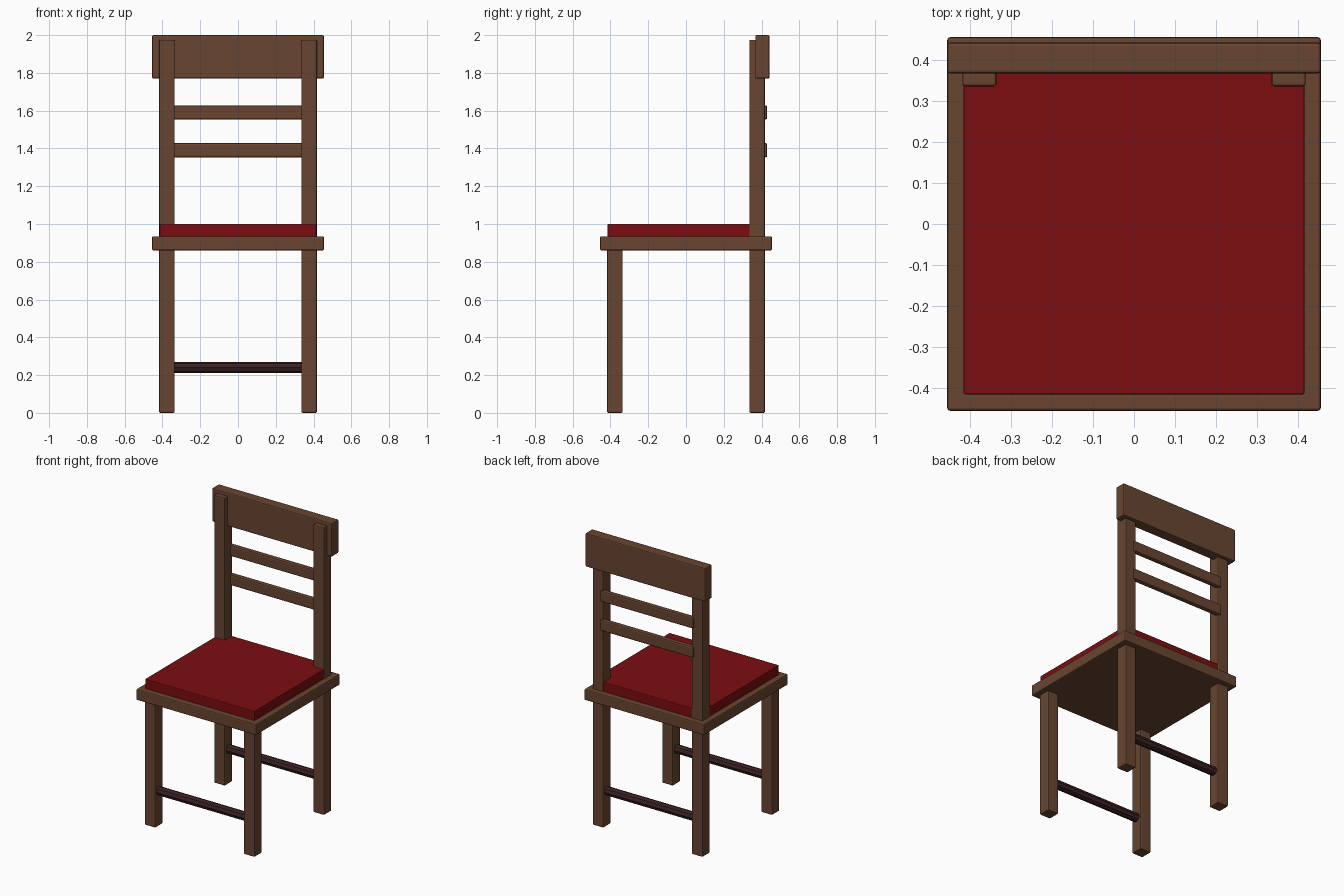
import bpy
import math

cube = bpy.data.objects.get("Cube")
if cube:
    bpy.data.objects.remove(cube, do_unlink=True)


def material(name, rgb):
    mat = bpy.data.materials.new(name)
    mat.use_nodes = True
    color = (*rgb, 1)
    mat.diffuse_color = color
    mat.node_tree.nodes["Principled BSDF"].inputs["Base Color"].default_value = color
    return mat


wood = material("brown_wood", (0.14, 0.06, 0.03))
dark_wood = material("dark_wood", (0.042, 0.015, 0.017))
red = material("red_fabric", (0.2, 0.004, 0.005))


def finish(obj, name, mat, bevel):
    obj.name = name
    obj.data.materials.append(mat)
    if bevel:
        mod = obj.modifiers.new("Softened edges", "BEVEL")
        mod.width = bevel
        mod.segments = 2
    return obj


def box(name, mat, x, y, z, bevel=0.007):
    """Bevelled box given by its (min, max) range on each axis."""
    spans = (x, y, z)
    bpy.ops.mesh.primitive_cube_add(size=1, location=[(a + b) / 2 for a, b in spans])
    obj = bpy.context.object
    obj.scale = [b - a for a, b in spans]
    bpy.ops.object.transform_apply(location=False, rotation=False, scale=True)
    return finish(obj, name, mat, bevel)


INNER, OUTER = 0.335, 0.418
HALF = 0.455

# Seat board and cushion
box("seat_board", wood, (-HALF, HALF), (-HALF, HALF), (0.86, 0.935))
box("seat_cushion", red, (-0.415, 0.415), (-0.415, 0.415), (0.93, 1.0), 0.004)

# Front legs and full-height back posts
for side, s in (("left", 1), ("right", -1)):
    x = sorted((s * INNER, s * OUTER))
    box(f"front_leg_{side}", wood, x, (-OUTER, -INNER), (0, 0.88))
    box(f"back_post_{side}", wood, x, (INNER, OUTER), (0, 1.975))

# Backrest: top rail and two slats
box("top_rail", wood, (-HALF, HALF), (0.367, 0.442), (1.77, 2.0))
for name, z in (("lower_slat", 1.353), ("upper_slat", 1.553)):
    box(name, wood, (-0.355, 0.355), (0.395, 0.43), (z, z + 0.075), 0.009)

# Round stretchers between the legs
for name, y in (("front_stretcher", -0.377), ("back_stretcher", 0.377)):
    bpy.ops.mesh.primitive_cylinder_add(vertices=8, radius=0.03, depth=0.72,
                                        location=(0, y, 0.24),
                                        rotation=(0, math.pi / 2, 0))
    finish(bpy.context.object, name, dark_wood, 0)
